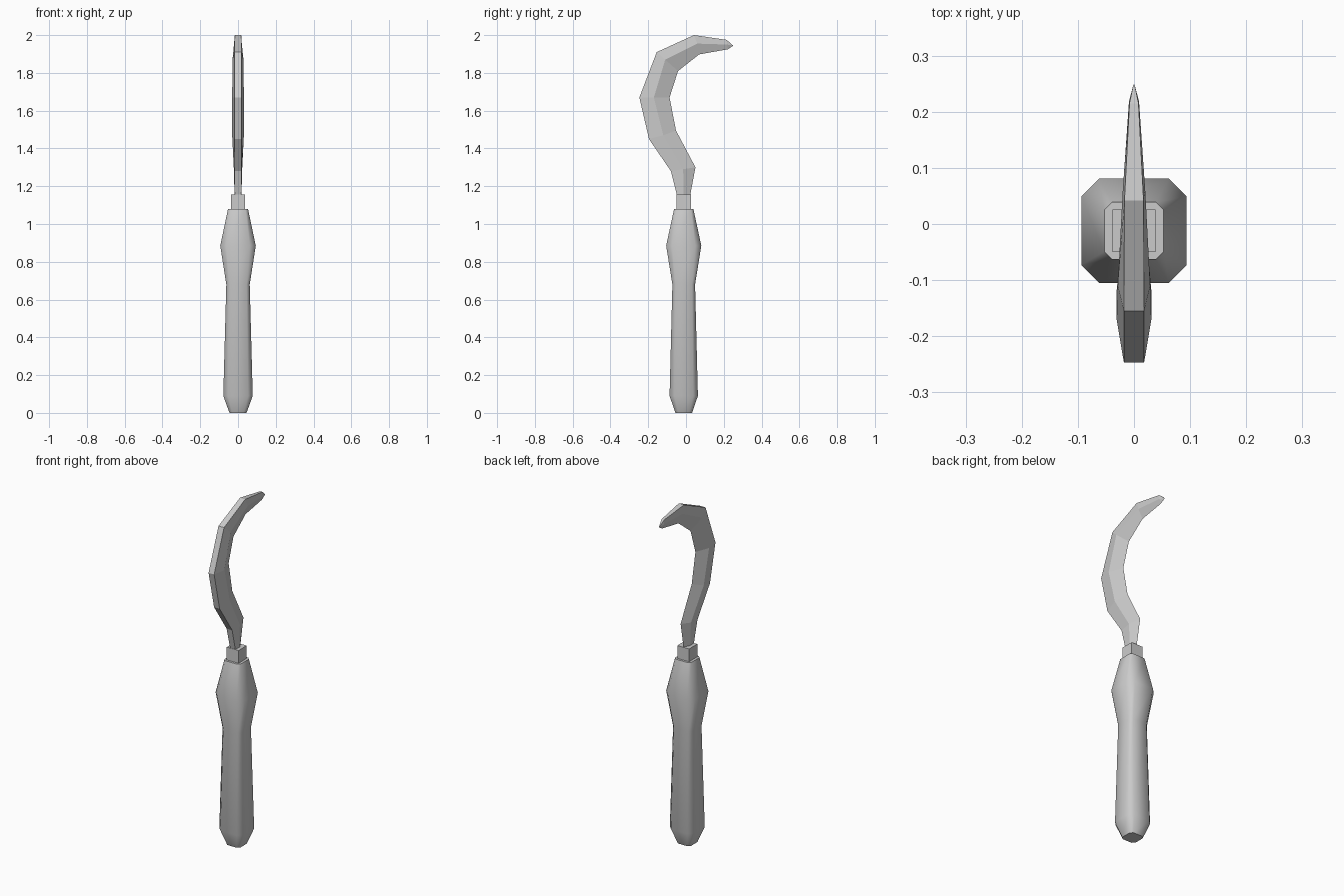
import bpy
import bmesh
import math

cube = bpy.data.objects.get("Cube")
if cube:
    bpy.data.objects.remove(cube, do_unlink=True)

CENTRE_Y = -0.012

grey = bpy.data.materials.new("plain grey")
grey.use_nodes = True
grey.diffuse_color = (0.6, 0.6, 0.6, 1)
grey.node_tree.nodes["Principled BSDF"].inputs["Base Color"].default_value = grey.diffuse_color


def loft(name, rings, smooth_angle=None):
    """Skin a stack of equal-length point loops and cap both ends."""
    bm = bmesh.new()
    loops = [[bm.verts.new(p) for p in ring] for ring in rings]
    for low, high in zip(loops, loops[1:]):
        for i in range(len(low)):
            j = (i + 1) % len(low)
            bm.faces.new((low[i], low[j], high[j], high[i]))
    bm.faces.new(loops[0][::-1])
    bm.faces.new(loops[-1])
    bmesh.ops.remove_doubles(bm, verts=bm.verts, dist=0.0001)
    bmesh.ops.recalc_face_normals(bm, faces=bm.faces)
    mesh = bpy.data.meshes.new(name)
    bm.to_mesh(mesh)
    bm.free()
    mesh.materials.append(grey)
    obj = bpy.data.objects.new(name, mesh)
    bpy.context.collection.objects.link(obj)
    if smooth_angle:
        bpy.ops.object.select_all(action='DESELECT')
        bpy.context.view_layer.objects.active = obj
        obj.select_set(True)
        bpy.ops.object.shade_smooth_by_angle(angle=math.radians(smooth_angle))
    return obj


def octagon(z, half_x, half_y, cut):
    """A rectangle with clipped corners at height z."""
    a, b = half_x - cut, half_y - cut
    points = [(half_x, -b), (half_x, b), (a, half_y), (-a, half_y),
              (-half_x, b), (-half_x, -b), (-a, -half_y), (a, -half_y)]
    return [(x, y + CENTRE_Y, z) for x, y in points]


# Handle: height, half width, half depth, corner cut
handle_profile = [(0, 0.045, 0.044, 0.015), (0.09, 0.078, 0.075, 0.025),
                  (0.68, 0.062, 0.06, 0.017), (0.885, 0.094, 0.093, 0.032),
                  (1.08, 0.053, 0.051, 0.014)]
loft("handle", [octagon(*row) for row in handle_profile], 50)

# Square collar between handle and blade
loft("collar", [[(sx * 0.038, CENTRE_Y + sy * 0.038, z)
                 for sx, sy in ((-1, -1), (1, -1), (1, 1), (-1, 1))]
                for z in (1.06, 1.155)])

# Hooked blade: (y, z) of the spine, ridge and cutting edge, then half widths
# of the spine and the ridge
stations = [
    ((-0.045, 1.14), (-0.012, 1.14), (0.02, 1.14), 0.017, 0.018),
    ((-0.08, 1.28), (-0.015, 1.29), (0.05, 1.30), 0.018, 0.022),
    ((-0.196, 1.45), (-0.12, 1.47), (-0.053, 1.495), 0.018, 0.031),
    ((-0.247, 1.67), (-0.17, 1.67), (-0.087, 1.67), 0.018, 0.031),
    ((-0.155, 1.91), (-0.11, 1.87), (-0.042, 1.81), 0.018, 0.029),
    ((0.042, 2.0), (0.06, 1.955), (0.07, 1.898), 0.017, 0.02),
    ((0.215, 1.975), (0.218, 1.95), (0.222, 1.925), 0.008, 0.009),
    ((0.249, 1.945), (0.249, 1.944), (0.249, 1.943), 0.001, 0.001),
]
blade_rings = []
for spine, ridge, edge, spine_w, ridge_w in stations:
    blade_rings.append([(-spine_w, *spine), (spine_w, *spine), (ridge_w, *ridge),
                        (0, *edge), (-ridge_w, *ridge)])
loft("blade", blade_rings)
